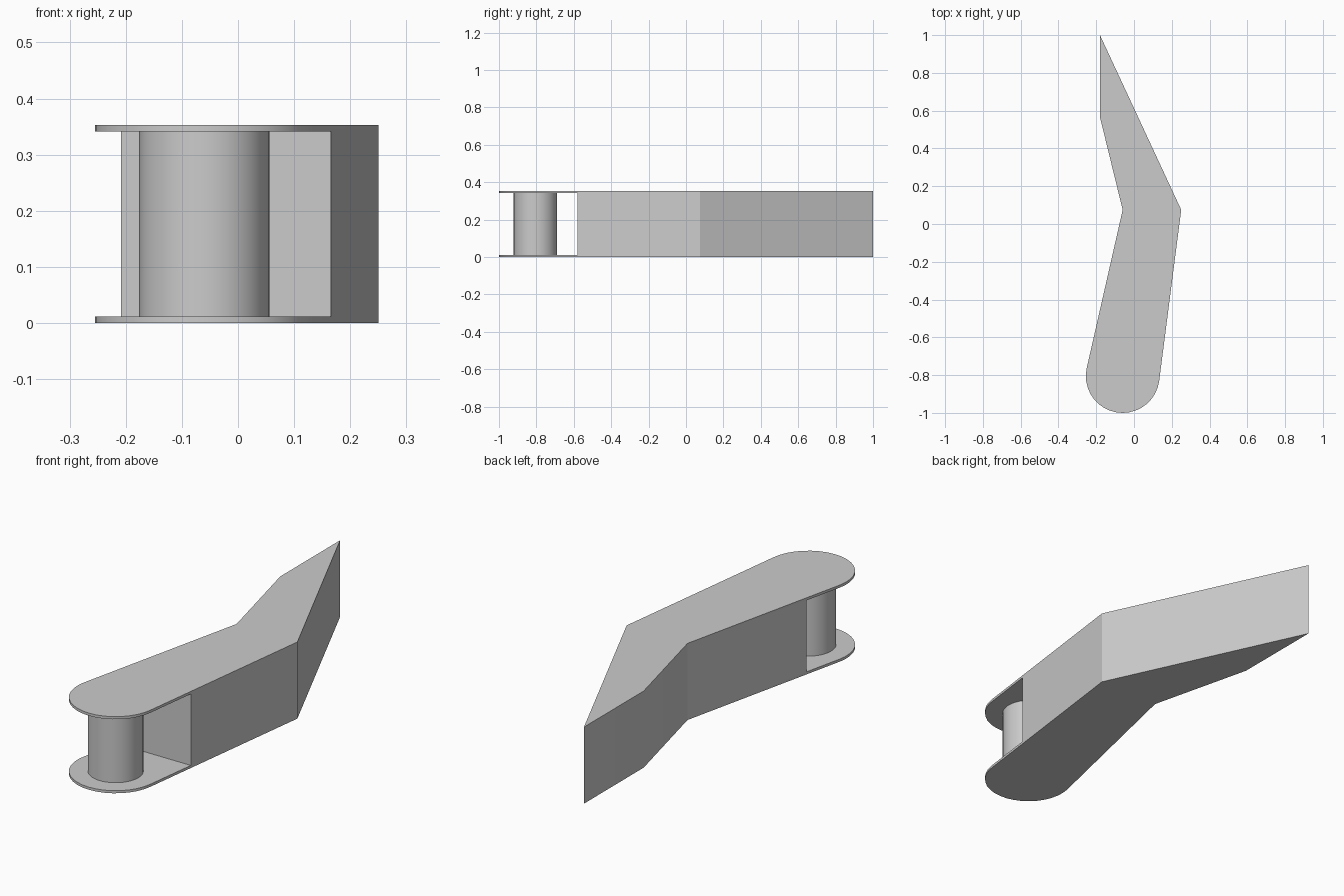
import bpy, bmesh, math

if "Cube" in bpy.data.objects:
    bpy.data.objects.remove(bpy.data.objects["Cube"], do_unlink=True)

HEIGHT, PLATE = 0.353, 0.012
PIN_X, PIN_Y = -0.06, -0.805
TIP_R, PIN_R = 0.195, 0.116
SLOT_Y = -0.58

grey = bpy.data.materials.new("plain_grey")
grey.use_nodes = True
grey.diffuse_color = (0.6, 0.6, 0.6, 1)
grey.node_tree.nodes["Principled BSDF"].inputs["Base Color"].default_value = (0.6, 0.6, 0.6, 1)


def prism(name, outline, z0, z1):
    """Extrude a flat outline from z0 up to z1."""
    bm = bmesh.new()
    face = bm.faces.new([bm.verts.new((x, y, z0)) for x, y in outline])
    top = bmesh.ops.extrude_face_region(bm, geom=[face])["geom"]
    for v in top:
        if isinstance(v, bmesh.types.BMVert):
            v.co.z = z1
    bmesh.ops.recalc_face_normals(bm, faces=bm.faces)
    mesh = bpy.data.meshes.new(name)
    bm.to_mesh(mesh)
    bm.free()
    mesh.materials.append(grey)
    obj = bpy.data.objects.new(name, mesh)
    bpy.context.collection.objects.link(obj)
    return obj


def arc(start, end, radius, steps):
    angles = [math.radians(start + (end - start) * i / steps) for i in range(steps + 1)]
    return [(PIN_X + radius * math.cos(a), PIN_Y + radius * math.sin(a)) for a in angles]


# Bent arm with a rounded front end tangent to its sides
arm_outline = [(0.25, 0.075), (-0.18, 1.0), (-0.18, 0.565), (-0.06, 0.075)]
arm = prism("bent_arm", arm_outline + arc(167.2, 352.65, TIP_R, 18), 0, HEIGHT)

# Slot at the front, leaving a thin plate above and below
slot = prism("slot_cutter", [(-0.5, -1.2), (0.5, -1.2), (0.5, SLOT_Y), (-0.5, SLOT_Y)],
             PLATE, HEIGHT - PLATE)
slot.hide_render = True
cut = arm.modifiers.new("slot", "BOOLEAN")
cut.operation = "DIFFERENCE"
cut.solver = "EXACT"
cut.object = slot
bpy.context.view_layer.objects.active = arm
bpy.ops.object.modifier_apply(modifier=cut.name)
bpy.data.objects.remove(slot, do_unlink=True)

# Round pin between the two plates
pin = prism("hinge_pin", arc(0, 360, PIN_R, 48)[:-1], PLATE, HEIGHT - PLATE)

# Smooth the curved sides and keep the corners sharp
for obj in (arm, pin):
    bpy.ops.object.select_all(action="DESELECT")
    obj.select_set(True)
    bpy.context.view_layer.objects.active = obj
    bpy.ops.object.shade_smooth_by_angle(angle=math.radians(20))
